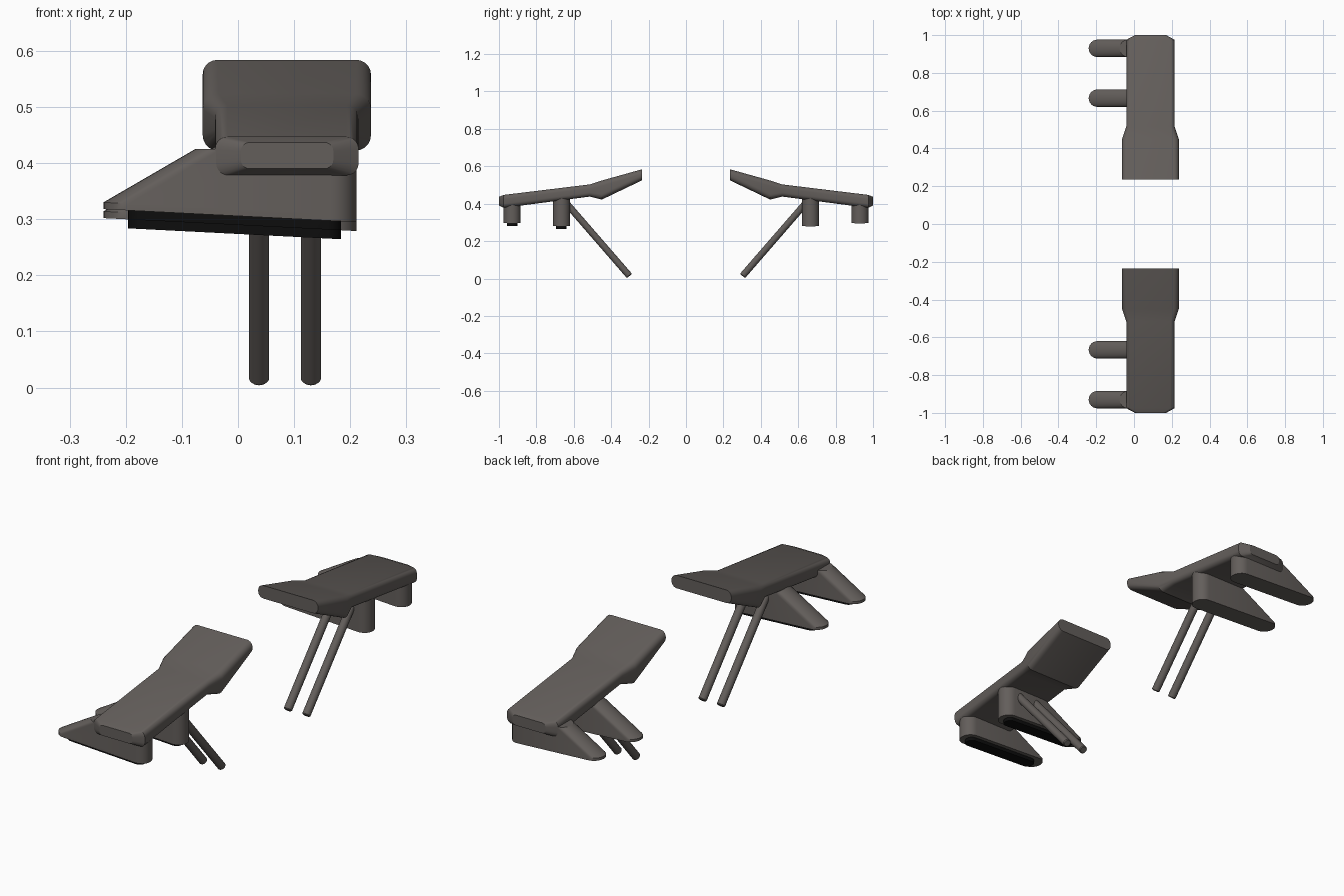
import bpy, bmesh, math
from mathutils import Vector

if "Cube" in bpy.data.objects:
    bpy.data.objects.remove(bpy.data.objects["Cube"])


def material(name, rgb):
    m = bpy.data.materials.new(name)
    m.diffuse_color = (*rgb, 1)
    m.use_nodes = True
    m.node_tree.nodes["Principled BSDF"].inputs["Base Color"].default_value = m.diffuse_color
    return m


GREY = material("warm dark grey", (0.125, 0.112, 0.104))
BLACK = material("black rubber", (0.004, 0.004, 0.004))


def loft(name, rings, mat, side):
    """Skin a list of equal-length rings, cap both ends; side flips y."""
    bm = bmesh.new()
    rows = [[bm.verts.new((x, y * side, z)) for x, y, z in r] for r in rings]
    n = len(rows[0])
    for a, b in zip(rows, rows[1:]):
        for i in range(n):
            j = (i + 1) % n
            bm.faces.new((a[i], a[j], b[j], b[i]))
    bm.faces.new(rows[0])
    bm.faces.new(rows[-1])
    bmesh.ops.recalc_face_normals(bm, faces=bm.faces)
    me = bpy.data.meshes.new(name)
    bm.to_mesh(me)
    bm.free()
    me.materials.append(mat)
    ob = bpy.data.objects.new(name, me)
    bpy.context.collection.objects.link(ob)
    bpy.ops.object.select_all(action='DESELECT')
    ob.select_set(True)
    bpy.context.view_layer.objects.active = ob
    bpy.ops.object.shade_smooth_by_angle(angle=math.radians(28))
    return ob


def slab_ring(y, x0, x1, z0, z1, r, seg=5):
    """Rounded rectangle in the x-z plane."""
    pts = []
    for k, (cx, cz) in enumerate([(x1 - r, z1 - r), (x0 + r, z1 - r),
                                  (x0 + r, z0 + r), (x1 - r, z0 + r)]):
        for i in range(seg + 1):
            a = math.pi / 2 * (k + i / seg)
            pts.append((cx + r * math.cos(a), y, cz + r * math.sin(a)))
    return pts


def stadium(x0, x1, y, r, height, seg=12):
    """Round-ended outline seen from above; height is a function of x."""
    pts = []
    for cx, start in ((x1 - r, -math.pi / 2), (x0 + r, math.pi / 2)):
        for i in range(seg + 1):
            a = start + math.pi * i / seg
            x = cx + r * math.cos(a)
            pts.append((x, y + r * math.sin(a), height(x)))
    return pts


def rod_ring(c, d, r, seg=20):
    u = Vector((1, 0, 0))
    v = d.cross(u)
    return [c + r * (math.cos(2 * math.pi * i / seg) * u
                     + math.sin(2 * math.pi * i / seg) * v) for i in range(seg)]


for side, tag in ((1, "front"), (-1, "back")):
    # Armrest slab with its wider, upturned inner end
    loft(f"{tag}_arm_slab", [
        slab_ring(-1.0, 0.005, 0.17, 0.39, 0.437, 0.016),
        slab_ring(-0.975, -0.041, 0.215, 0.378, 0.447, 0.022),
        slab_ring(-0.515, -0.041, 0.215, 0.438, 0.503, 0.022),
        slab_ring(-0.45, -0.063, 0.237, 0.422, 0.524, 0.028),
        slab_ring(-0.235, -0.063, 0.237, 0.525, 0.584, 0.026),
    ], GREY, side)

    # Swept fins under the slab; pads only on the front pair
    for y, drop, top, label in ((-0.93, 0.0, 0.425, "outer"),
                                (-0.666, 0.016, 0.46, "inner")):
        def base(x, d=drop):
            return 0.318 - d - 0.051 * (x + 0.24)
        tip = 0.330 - drop
        x_top = -0.24 + (top - tip) / 0.58
        loft(f"{tag}_{label}_fin", [
            stadium(-0.24, 0.211, y, 0.046, base),
            stadium(-0.24, 0.211, y, 0.046, lambda x: base(x) + 0.012),
            stadium(x_top, 0.211, y, 0.046, lambda x: top),
        ], GREY, side)
        if side == 1:
            loft(f"{label}_fin_pad", [
                stadium(-0.196, 0.184, y, 0.028, lambda x: base(x) - 0.016),
                stadium(-0.196, 0.184, y, 0.028, lambda x: base(x) + 0.002),
            ], BLACK, side)

    # Pair of slanted struts
    for i, x in enumerate((0.0375, 0.13)):
        low, high = Vector((x, -0.302, 0.0135)), Vector((x, -0.655, 0.42))
        d = (high - low).normalized()
        loft(f"{tag}_strut_{i + 1}", [
            rod_ring(low, d, 0.0145),
            rod_ring(low + d * 0.004, d, 0.018),
            rod_ring(high - d * 0.004, d, 0.018),
            rod_ring(high, d, 0.0145),
        ], GREY, side)
